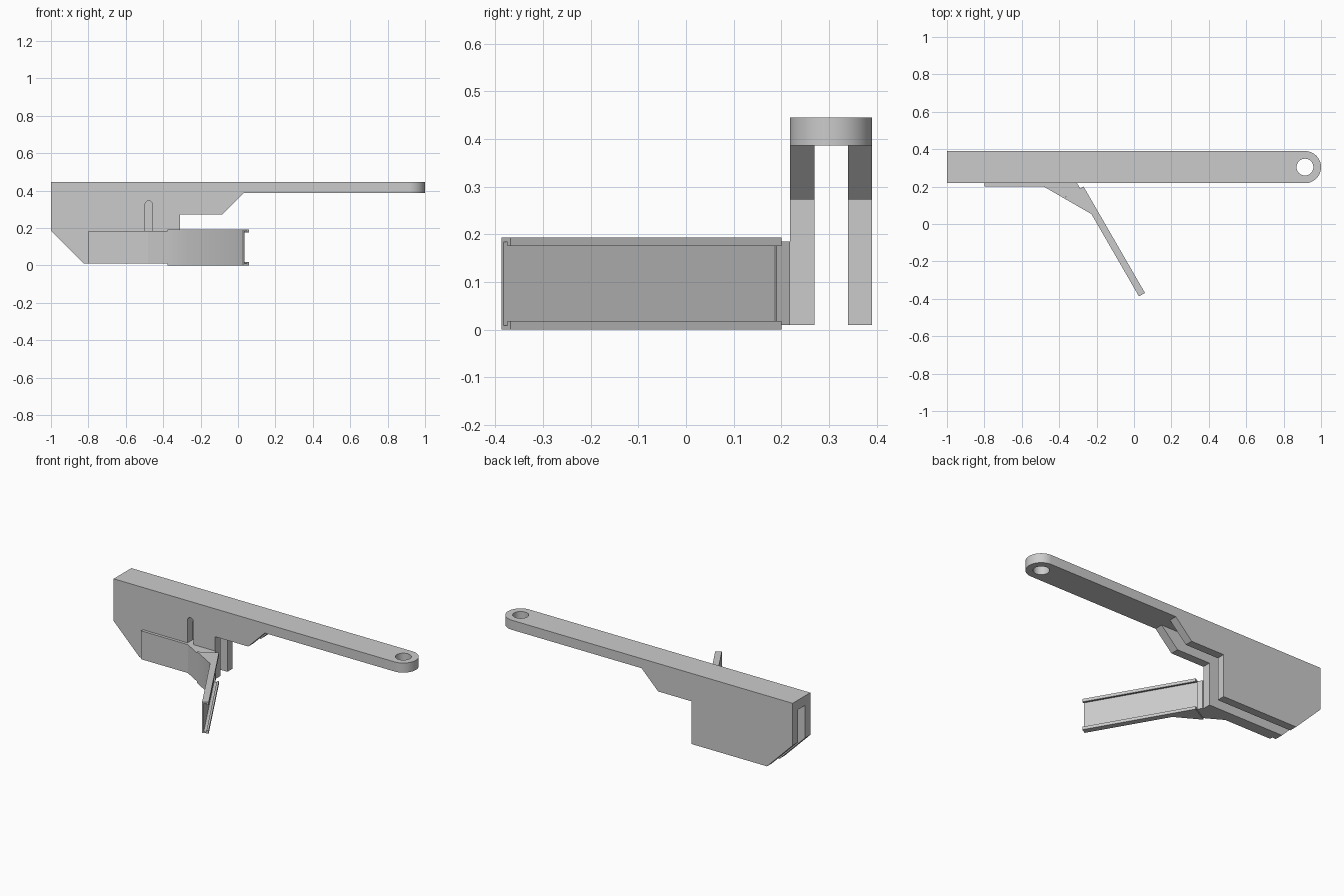
import bpy, bmesh, math
from mathutils import Vector

cube = bpy.data.objects.get("Cube")
if cube:
    bpy.data.objects.remove(cube)

grey = bpy.data.materials.new("plain_grey")
grey.use_nodes = True
grey.diffuse_color = (0.6, 0.6, 0.6, 1)
grey.node_tree.nodes["Principled BSDF"].inputs["Base Color"].default_value = (0.6, 0.6, 0.6, 1)


def prism(name, points, sweep):
    """Closed 3D outline swept along a vector."""
    bm = bmesh.new()
    face = bm.faces.new([bm.verts.new(p) for p in points])
    swept = bmesh.ops.extrude_face_region(bm, geom=[face])["geom"]
    bmesh.ops.translate(bm, vec=Vector(sweep), verts=[g for g in swept if isinstance(g, bmesh.types.BMVert)])
    bmesh.ops.recalc_face_normals(bm, faces=bm.faces)
    mesh = bpy.data.meshes.new(name)
    bm.to_mesh(mesh)
    bm.free()
    mesh.materials.append(grey)
    obj = bpy.data.objects.new(name, mesh)
    bpy.context.collection.objects.link(obj)
    return obj


def boolean(obj, cutter, operation="DIFFERENCE"):
    mod = obj.modifiers.new(cutter.name, "BOOLEAN")
    mod.object, mod.operation, mod.solver = cutter, operation, "EXACT"
    bpy.ops.object.select_all(action="DESELECT")
    bpy.context.view_layer.objects.active = obj
    obj.select_set(True)
    bpy.ops.object.modifier_apply(modifier=mod.name)
    bpy.data.objects.remove(cutter)


def smooth(obj):
    bpy.ops.object.select_all(action="DESELECT")
    bpy.context.view_layer.objects.active = obj
    obj.select_set(True)
    bpy.ops.object.shade_smooth_by_angle(angle=math.radians(35))


def arc(cx, cy, r, start, end, steps):
    angles = [math.radians(start + (end - start) * i / steps) for i in range(steps + 1)]
    return [(cx + r * math.cos(a), cy + r * math.sin(a)) for a in angles]


FRONT, BACK, TOP = 0.218, 0.39, 0.445
MID, RADIUS = (FRONT + BACK) / 2, (BACK - FRONT) / 2

# Housing and long bar as one side profile
side = [(-1, TOP), (-1, 0.185), (-0.825, 0.01), (-0.31, 0.01), (-0.31, 0.273),
        (-0.083, 0.273), (0.03, 0.386), (1.1, 0.386), (1.1, TOP)]
body = prism("housing_bar", [(x, FRONT, z) for x, z in side], (0, BACK - FRONT, 0))

# Rounded bar end
outline = [(-1.1, FRONT - 0.1), (0.5, FRONT - 0.1), (0.5, FRONT)]
outline += arc(1 - RADIUS, MID, RADIUS, -90, 90, 32)
outline += [(0.5, BACK), (0.5, BACK + 0.1), (-1.1, BACK + 0.1)]
boolean(body, prism("end_shape", [(x, y, -0.1) for x, y in outline], (0, 0, 1)), "INTERSECT")

# Pivot hole, open channel under the top, and round-topped slot in the front wall
hole = arc(1 - RADIUS, MID, 0.045, 0, 360, 40)[:-1]
boolean(body, prism("hole", [(x, y, 0.2) for x, y in hole], (0, 0, 0.5)))
channel = [(0.27, -0.1), (0.34, -0.1), (0.34, 0.386), (0.27, 0.386)]
boolean(body, prism("channel", [(-1.1, y, z) for y, z in channel], (1.3, 0, 0)))
slot = [(-0.497, 0.185), (-0.457, 0.185)] + arc(-0.477, 0.325, 0.02, 0, 180, 16)
boolean(body, prism("slot", [(x, 0.15, z) for x, z in slot], (0, 0.15, 0)))
smooth(body)

# Mounting plate that bends out from the front wall
plate = [(-0.8, FRONT), (-0.8, 0.2), (-0.482, 0.2), (-0.377, 0.139), (-0.288, 0.19), (-0.304, FRONT)]
prism("mounting_plate", [(x, y, 0.01) for x, y in plate], (0, 0, 0.175))

# Angled arm with its wedge-shaped root
along = Vector((0.5, -math.sqrt(0.75), 0))
across = Vector((math.sqrt(0.75), 0.5, 0))
root = Vector((-0.302, 0.182, 0))
LENGTH, THICK, HEIGHT = 0.657, 0.037, 0.193
outer_end = root + along * LENGTH
arm_points = [root - across * 0.086, root + across * THICK, outer_end + across * THICK,
              outer_end, root + along * 0.149]
arm = prism("angled_arm", arm_points, (0, 0, HEIGHT))

# Lipped groove running along the arm
groove = [(0.009, 0.009), (0.025, 0.009), (0.025, 0.018), (0.06, 0.018)]
groove += [(d, HEIGHT - z) for d, z in reversed(groove)]
start = root - along * 0.05
boolean(arm, prism("groove", [start + across * d + Vector((0, 0, z)) for d, z in groove],
                   along * (LENGTH + 0.1)))
smooth(arm)
